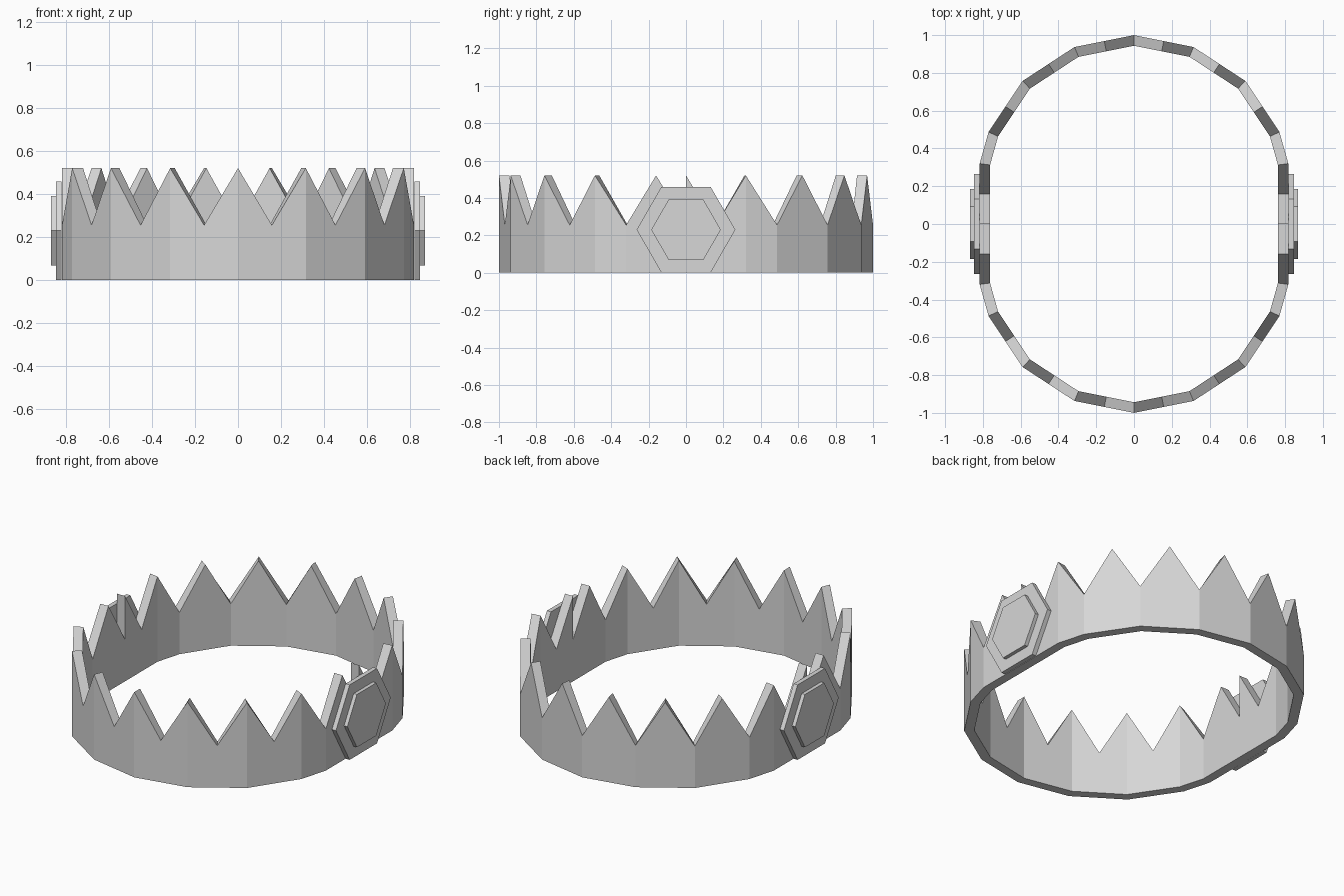
import bpy, bmesh, math
from mathutils import Vector

if "Cube" in bpy.data.objects:
    bpy.data.objects.remove(bpy.data.objects["Cube"])

PEAK, VALLEY, THICK = 0.52, 0.255, 0.055

grey = bpy.data.materials.new("plain grey")
grey.diffuse_color = (0.68, 0.68, 0.68, 1)
grey.use_nodes = True
grey.node_tree.nodes["Principled BSDF"].inputs["Base Color"].default_value = grey.diffuse_color


def back_half_outline():
    """Outline of the back half, left to right, with tooth points between corners."""
    corners = [(0, 1), (0.315, 0.937), (0.59, 0.757), (0.77, 0.487)]
    quarter = []
    for a, b in zip(corners, corners[1:]):
        quarter += [a, ((a[0] + b[0]) / 2, (a[1] + b[1]) / 2)]
    quarter += [corners[-1], (0.817, 0.32), (0.817, 0.16), (0.817, 0)]
    left = [(-x, y) for x, y in reversed(quarter[1:])]
    return [Vector(p) for p in left + quarter]


def inset(points):
    """Mitred inward offset of the half outline."""
    ext = [Vector((points[0].x, -0.16))] + points + [Vector((points[-1].x, -0.16))]
    result = []
    for a, p, b in zip(ext, ext[1:], ext[2:]):
        d1, d2 = (p - a).normalized(), (b - p).normalized()
        n1, n2 = Vector((d1.y, -d1.x)), Vector((d2.y, -d2.x))
        m = (n1 + n2).normalized()
        result.append(p + m * THICK / m.dot(n1))
    return result


# Toothed band: the front half is the back half turned round, with teeth swapped
outer = back_half_outline()
inner = inset(outer)
bm = bmesh.new()
columns = []
for sign in (1, -1):
    for i, (o, n) in enumerate(zip(outer, inner)):
        top = PEAK if (i % 2 == 0) == (sign == 1) else VALLEY
        columns.append([bm.verts.new((sign * p.x, sign * p.y, z))
                        for p, z in ((o, 0), (o, top), (n, top), (n, 0))])

for i, a in enumerate(columns):
    b = columns[(i + 1) % len(columns)]
    step = (a[0].co - b[0].co).length < 1e-5
    for k in range(4):
        # where the halves meet only the upright step face is needed
        if not step or k == 1:
            j = (k + 1) % 4
            bm.faces.new((a[k], a[j], b[j], b[k]))
bmesh.ops.remove_doubles(bm, verts=bm.verts, dist=1e-5)
bmesh.ops.recalc_face_normals(bm, faces=bm.faces)
mesh = bpy.data.meshes.new("toothed_band")
bm.to_mesh(mesh)
bm.free()
mesh.materials.append(grey)
band = bpy.data.objects.new("toothed_band", mesh)
bpy.context.collection.objects.link(band)


def hexagon(name, side, radius, x0, x1):
    """Six-sided plate facing sideways between two distances from the centre."""
    bpy.ops.mesh.primitive_cylinder_add(
        vertices=6, radius=radius, depth=x1 - x0,
        location=(side * (x0 + x1) / 2, 0, 0.23), rotation=(0, math.pi / 2, 0))
    ob = bpy.context.object
    ob.name = name
    ob.data.materials.append(grey)


# Stepped hexagonal badge on each side
for side, label in ((1, "right"), (-1, "left")):
    hexagon(label + "_badge_base", side, 0.264, 0.819, 0.846)
    hexagon(label + "_badge_centre", side, 0.186, 0.846, 0.868)
